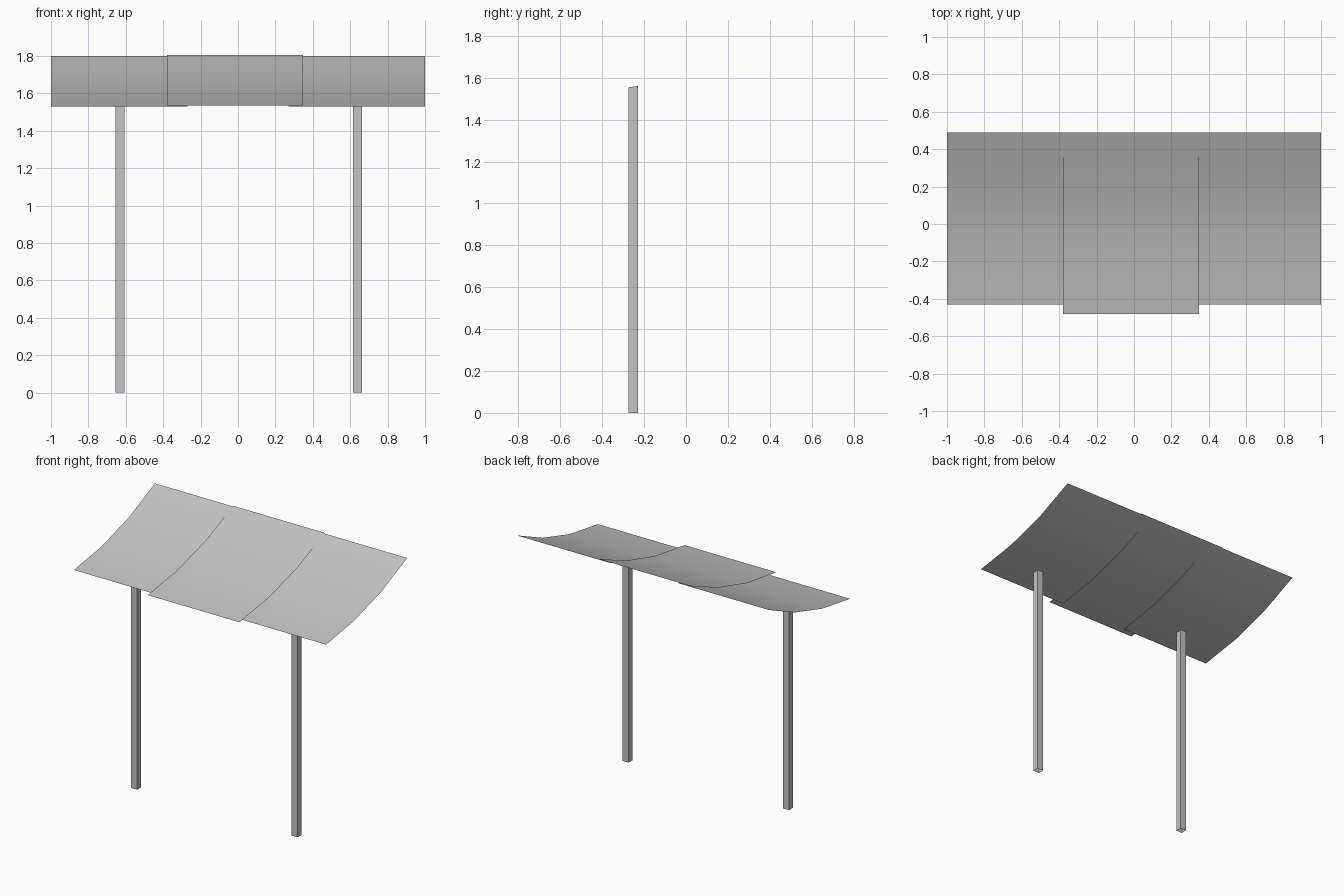
import bpy
import math

cube = bpy.data.objects.get("Cube")
if cube:
    bpy.data.objects.remove(cube, do_unlink=True)

# Single grey finish
grey = bpy.data.materials.new("light_grey")
grey.use_nodes = True
colour = (0.55, 0.55, 0.55, 1)
grey.diffuse_color = colour
grey.node_tree.nodes["Principled BSDF"].inputs["Base Color"].default_value = colour

FRONT, BACK = -0.43, 0.488
BASE = 1.53


def arc_profile(front, back, base, rise=0.27, bend=math.radians(7.4), steps=3):
    """Three equal chords of a shallow arc, fitted to the given depth and rise."""
    y = z = 0.0
    mid = math.atan2(0.27, 0.92)
    pts = [(y, z)]
    for i in range(steps):
        angle = mid + (i - 1) * bend
        y += math.cos(angle)
        z += math.sin(angle)
        pts.append((y, z))
    return [(front + p / y * (back - front), base + q / z * rise) for p, q in pts]


def make_object(name, verts, faces, smooth):
    mesh = bpy.data.meshes.new(name)
    mesh.from_pydata(verts, [], faces)
    mesh.materials.append(grey)
    for poly in mesh.polygons:
        poly.use_smooth = smooth
    obj = bpy.data.objects.new(name, mesh)
    bpy.context.collection.objects.link(obj)
    return obj


def roof_sheet(name, x0, x1, profile):
    verts = [(x, y, z) for y, z in profile for x in (x0, x1)]
    faces = [(2 * i, 2 * i + 1, 2 * i + 3, 2 * i + 2) for i in range(len(profile) - 1)]
    return make_object(name, verts, faces, True)


# Curved thin roof sheets, the middle one overlapping the outer two
side_profile = arc_profile(FRONT, BACK, BASE)
roof_sheet("right_roof_sheet", -1.0, -0.27, side_profile)
roof_sheet("left_roof_sheet", 0.27, 1.0, side_profile)
roof_sheet("middle_roof_sheet", -0.38, 0.348, arc_profile(-0.48, BACK, 1.535))

# Slope of the front roof segment, used to trim the post tops
(ya, za), (yb, zb) = side_profile[:2]
slope = (zb - za) / (yb - ya)


def post(name, x, y=-0.252, half_x=0.024, half_y=0.022):
    """Open-ended square tube trimmed to the roof slope."""
    ring = [(x + sx * half_x, y + sy * half_y)
            for sx, sy in ((-1, -1), (1, -1), (1, 1), (-1, 1))]
    verts = [(px, py, 0) for px, py in ring]
    verts += [(px, py, za + (py - ya) * slope) for px, py in ring]
    faces = [(i, (i + 1) % 4, (i + 1) % 4 + 4, i + 4) for i in range(4)]
    return make_object(name, verts, faces, False)


# Two supporting posts
post("right_post", -0.632)
post("left_post", 0.64)
